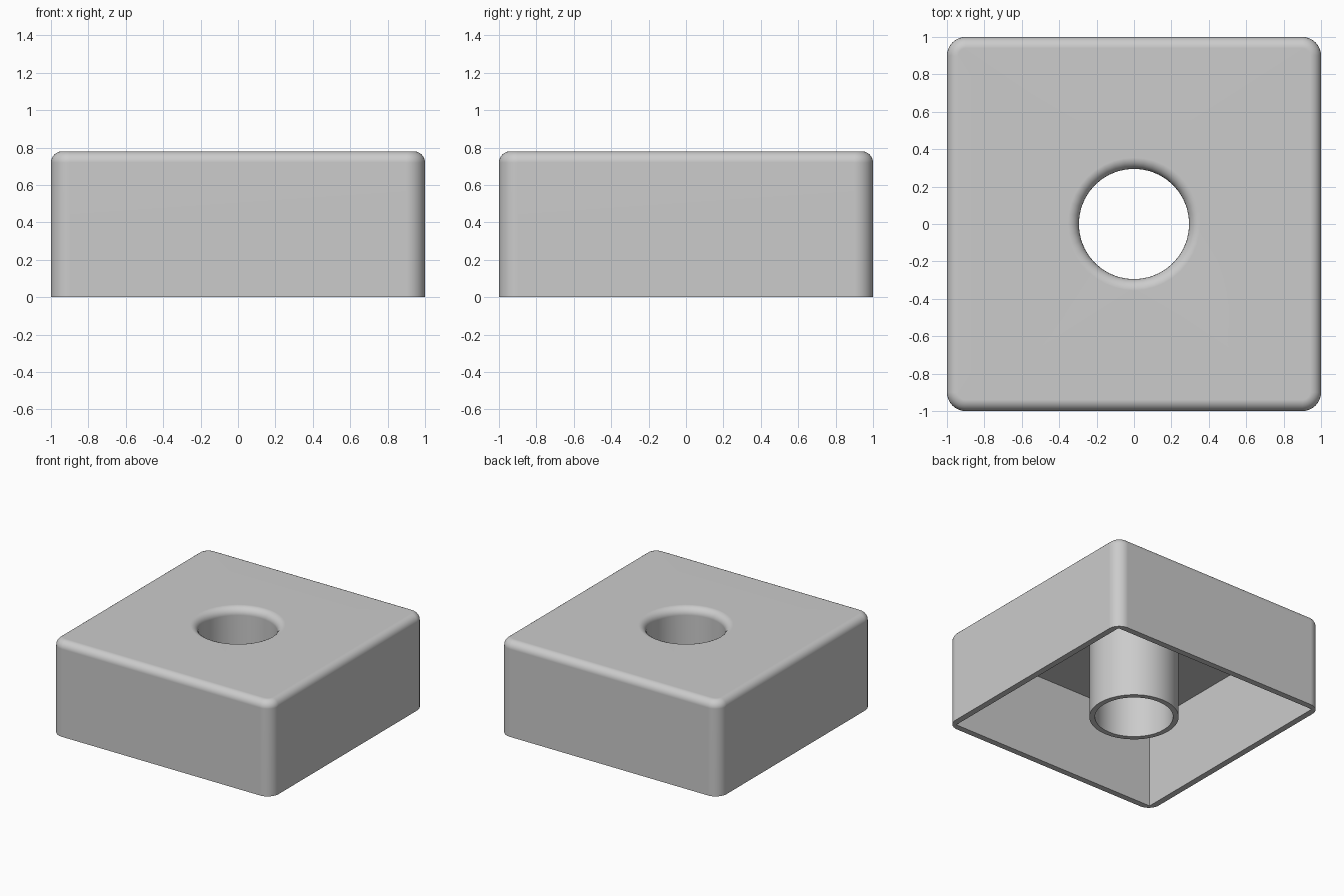
import bpy
import bmesh
from math import sin, cos, pi

cube = bpy.data.objects.get("Cube")
if cube:
    bpy.data.objects.remove(cube, do_unlink=True)

HEIGHT = 0.78
FILLET = 0.06        # top edge and hole rounding
CORNER = 0.1         # vertical corner radius
HOLE, TUBE = 0.295, 0.337
INNER, CEILING = 0.95, 0.72
STEPS = 10           # segments per quarter turn
ARC = 6              # segments per fillet


def rounded_loop(bm, half, radius, z):
    """Rounded square; a circle when radius equals half, sharp at zero."""
    loop = []
    for q in range(4):
        mid = pi / 4 + q * pi / 2
        cx = (half - radius) * (1 if cos(mid) > 0 else -1)
        cy = (half - radius) * (1 if sin(mid) > 0 else -1)
        for k in range(STEPS + 1):
            a = (q + k / STEPS) * pi / 2
            loop.append(bm.verts.new((cx + radius * cos(a), cy + radius * sin(a), z)))
    return loop


# Section of the hollow block: outside, over the top, down the tube, back inside
section = [(1, CORNER, 0)]
angles = [i / ARC * pi / 2 for i in range(ARC + 1)]
for a in angles:
    inset = FILLET * (1 - cos(a))
    section.append((1 - inset, CORNER - inset, HEIGHT - FILLET * (1 - sin(a))))
for a in reversed(angles):
    r = HOLE + FILLET * (1 - cos(a))
    section.append((r, r, HEIGHT - FILLET * (1 - sin(a))))
section += [(HOLE, HOLE, 0), (TUBE, TUBE, 0), (TUBE, TUBE, CEILING),
            (INNER, 0, CEILING), (INNER, 0, 0)]

bm = bmesh.new()
loops = [rounded_loop(bm, *s) for s in section]
for low, high in zip(loops, loops[1:] + loops[:1]):
    n = len(low)
    for i in range(n):
        j = (i + 1) % n
        bm.faces.new((low[i], low[j], high[j], high[i]))
bmesh.ops.remove_doubles(bm, verts=bm.verts[:], dist=0.0001)
bmesh.ops.recalc_face_normals(bm, faces=bm.faces[:])
mesh = bpy.data.meshes.new("hollow_block")
bm.to_mesh(mesh)
bm.free()

# Single grey plastic
grey = bpy.data.materials.new("light grey")
grey.use_nodes = True
colour = (0.6, 0.6, 0.6, 1)
grey.diffuse_color = colour
grey.node_tree.nodes["Principled BSDF"].inputs["Base Color"].default_value = colour
mesh.materials.append(grey)

block = bpy.data.objects.new("hollow_block", mesh)
bpy.context.collection.objects.link(block)
bpy.context.view_layer.objects.active = block
block.select_set(True)
bpy.ops.object.shade_smooth_by_angle(angle=pi / 6)

# Keep the large faces flat next to the fillets
weighted = block.modifiers.new("flat_faces", 'WEIGHTED_NORMAL')
weighted.keep_sharp = True
